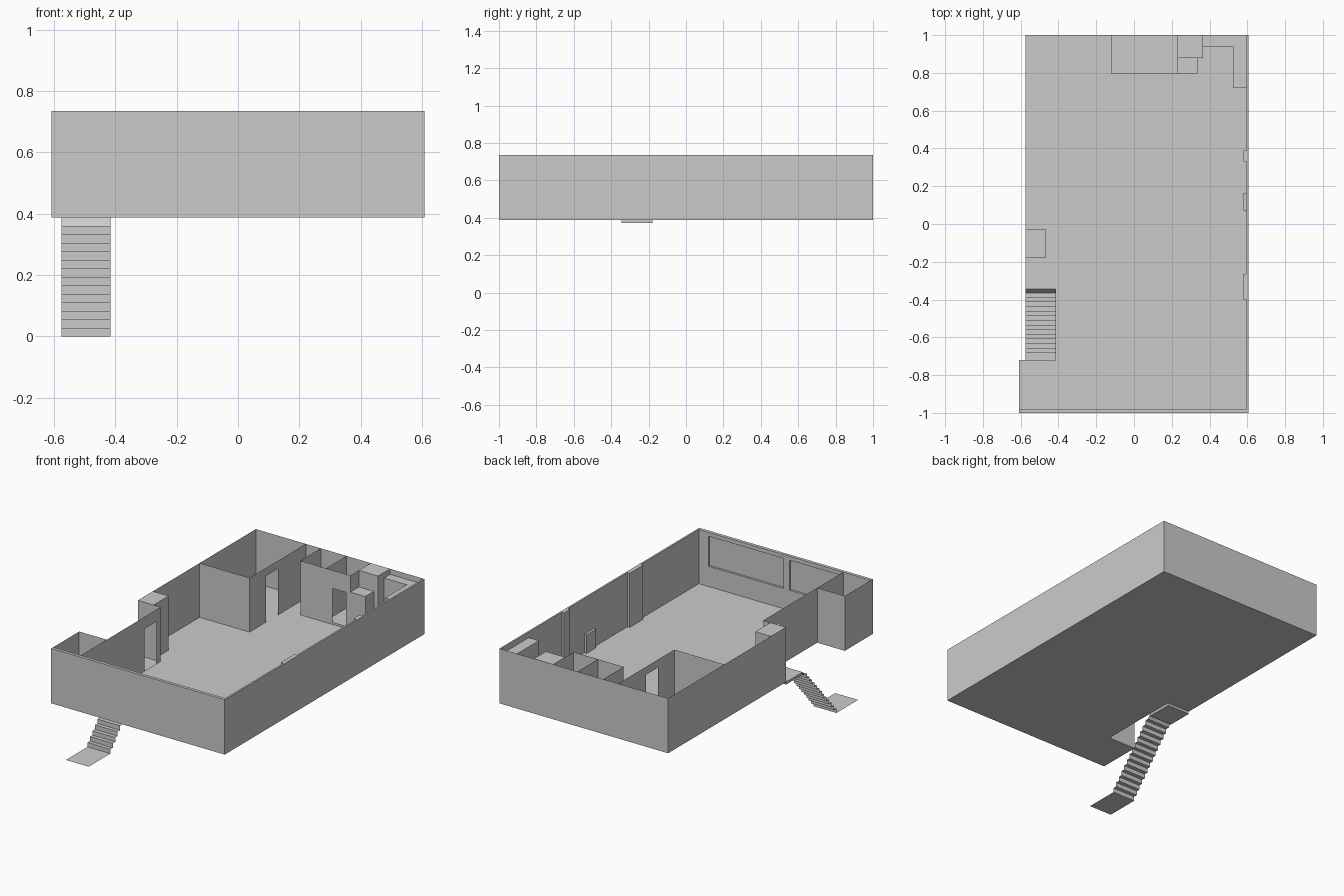
import bpy, bmesh

cube = bpy.data.objects.get("Cube")
if cube:
    bpy.data.objects.remove(cube, do_unlink=True)

GREY = (0.6, 0.6, 0.6, 1)
plaster = bpy.data.materials.new("plain_grey")
plaster.use_nodes = True
plaster.diffuse_color = GREY
plaster.node_tree.nodes["Principled BSDF"].inputs["Base Color"].default_value = GREY

BASE, FLOOR, TOP = 0.388, 0.392, 0.735
LEFT, RIGHT, OUTER = -0.575, 0.607, -0.608
STAIR_X, LANDING_Y, BAY_Y = -0.415, -0.18, -0.72


def finish(name, bm):
    mesh = bpy.data.meshes.new(name)
    bm.to_mesh(mesh)
    bm.free()
    mesh.materials.append(plaster)
    obj = bpy.data.objects.new(name, mesh)
    bpy.context.collection.objects.link(obj)
    return obj


def prism(name, outline, z0, z1):
    """Solid with a plan outline."""
    bm = bmesh.new()
    face = bm.faces.new([bm.verts.new((x, y, z0)) for x, y in outline])
    out = bmesh.ops.extrude_face_region(bm, geom=[face], use_keep_orig=True)
    for v in out["geom"]:
        if isinstance(v, bmesh.types.BMVert):
            v.co.z = z1
    bmesh.ops.recalc_face_normals(bm, faces=bm.faces)
    return finish(name, bm)


def box(name, x0, x1, y0, y1, z0=BASE, z1=TOP):
    return prism(name, [(x0, y0), (x1, y0), (x1, y1), (x0, y1)], z0, z1)


def sheet(name, path, z0=BASE, z1=TOP):
    """Thin upright wall along a plan path."""
    bm = bmesh.new()
    rows = [[bm.verts.new((x, y, z)) for x, y in path] for z in (z0, z1)]
    for i in range(len(path) - 1):
        bm.faces.new((rows[0][i], rows[0][i + 1], rows[1][i + 1], rows[1][i]))
    return finish(name, bm)


def door_wall(name, a, b, d0, d1, head, sill=BASE):
    """Thin straight wall from a to b with a doorway between d0 and d1."""
    axis = 0 if a[1] == b[1] else 1

    def at(d):
        return (d, a[1]) if axis == 0 else (a[0], d)
    bm = bmesh.new()
    cuts = [a, at(d0), at(d1), b]
    levels = [BASE, sill, head, TOP] if sill > BASE else [BASE, head, TOP]
    rows = [[bm.verts.new((x, y, z)) for x, y in cuts] for z in levels]
    for j in range(len(levels) - 1):
        for i in range(3):
            if i == 1 and j == len(levels) - 3:
                continue
            bm.faces.new((rows[j][i], rows[j][i + 1], rows[j + 1][i + 1], rows[j + 1][i]))
    return finish(name, bm)


def strip(name, profile, x0, x1):
    """Thin sheet swept across x from a side profile."""
    bm = bmesh.new()
    sides = [[bm.verts.new((x, y, z)) for y, z in profile] for x in (x0, x1)]
    for i in range(len(profile) - 1):
        bm.faces.new((sides[0][i], sides[0][i + 1], sides[1][i + 1], sides[1][i]))
    return finish(name, bm)


# Floor with the stairwell left open
prism("floor", [(OUTER, -1), (RIGHT, -1), (RIGHT, 1), (LEFT, 1), (LEFT, LANDING_Y),
                (STAIR_X, LANDING_Y), (STAIR_X, BAY_Y), (OUTER, BAY_Y)], BASE, FLOOR)

# Outer walls
front = box("front_wall", OUTER, RIGHT, -1, -0.98)
box("side_wall", 0.596, RIGHT, -0.98, 1)
sheet("back_wall", [(RIGHT, 1), (LEFT, 1), (LEFT, LANDING_Y)])
sheet("bay_wall", [(STAIR_X, BAY_Y), (OUTER, BAY_Y), (OUTER, -1)])

# Window niches on the inside of the front wall
for x0, x1 in ((0.005, 0.53), (-0.4, -0.037)):
    cutter = box("niche_cutter", x0, x1, -0.993, -0.9, 0.52, 0.71)
    cutter.hide_render = True
    mod = front.modifiers.new("niche", "BOOLEAN")
    mod.operation, mod.solver, mod.object = "DIFFERENCE", "EXACT", cutter
    bpy.context.view_layer.objects.active = front
    bpy.ops.object.modifier_apply(modifier=mod.name)
    bpy.data.objects.remove(cutter, do_unlink=True)

# Stairwell walls and shaft
door_wall("stairwell_wall", (STAIR_X, -0.98), (STAIR_X, LANDING_Y), -0.34, -0.22, 0.66)
sheet("landing_wall", [(LEFT, LANDING_Y), (STAIR_X, LANDING_Y)])
box("shaft", LEFT, -0.465, LANDING_Y, -0.03)

# Corner room
sheet("room_front_wall", [(LEFT, 0.437), (-0.225, 0.437)])
door_wall("room_side_wall", (-0.225, 0.437), (-0.225, 1), 0.6, 0.72, 0.685)

# Two small rooms at the back
box("washroom_floor", -0.12, 0.23, 0.795, 1, BASE, 0.405)
door_wall("washroom_front_wall", (-0.12, 0.795), (0.23, 0.795), 0.104, 0.2, 0.62, 0.405)
for x in (-0.12, 0.06, 0.23):
    sheet("washroom_partition", [(x, 0.795), (x, 1)])
box("tall_cupboard", 0.23, 0.365, 0.88, 1)
box("low_cupboard", 0.23, 0.335, 0.795, 0.88, BASE, 0.63)

# Corner units
prism("corner_unit", [(0.365, 0.94), (0.525, 0.94), (0.525, 0.72),
                      (0.596, 0.72), (0.596, 1), (0.365, 1)], BASE, 0.7)

# Pillars and a low panel on the side wall
for name, y0, y1, top in (("pillar", 0.33, 0.39, TOP), ("low_panel", 0.07, 0.165, 0.51),
                          ("wide_pillar", -0.4, -0.265, TOP)):
    box(name, 0.58, 0.596, y0, y1, BASE, top)

# Landing, open stairs and foot plate
box("landing", LEFT, STAIR_X, -0.345, LANDING_Y, 0.372, BASE)
STEPS = 13
rise, run = BASE / (STEPS + 1), 0.0245
steps = [(-0.345, BASE)]
for i in range(STEPS):
    y, z = -0.365 - i * run, BASE - (i + 1) * rise
    steps += [(y, z), (y - run, z)]
steps += [(steps[-1][0], 0), (-0.9, 0)]
strip("stairs", steps, LEFT, STAIR_X)
